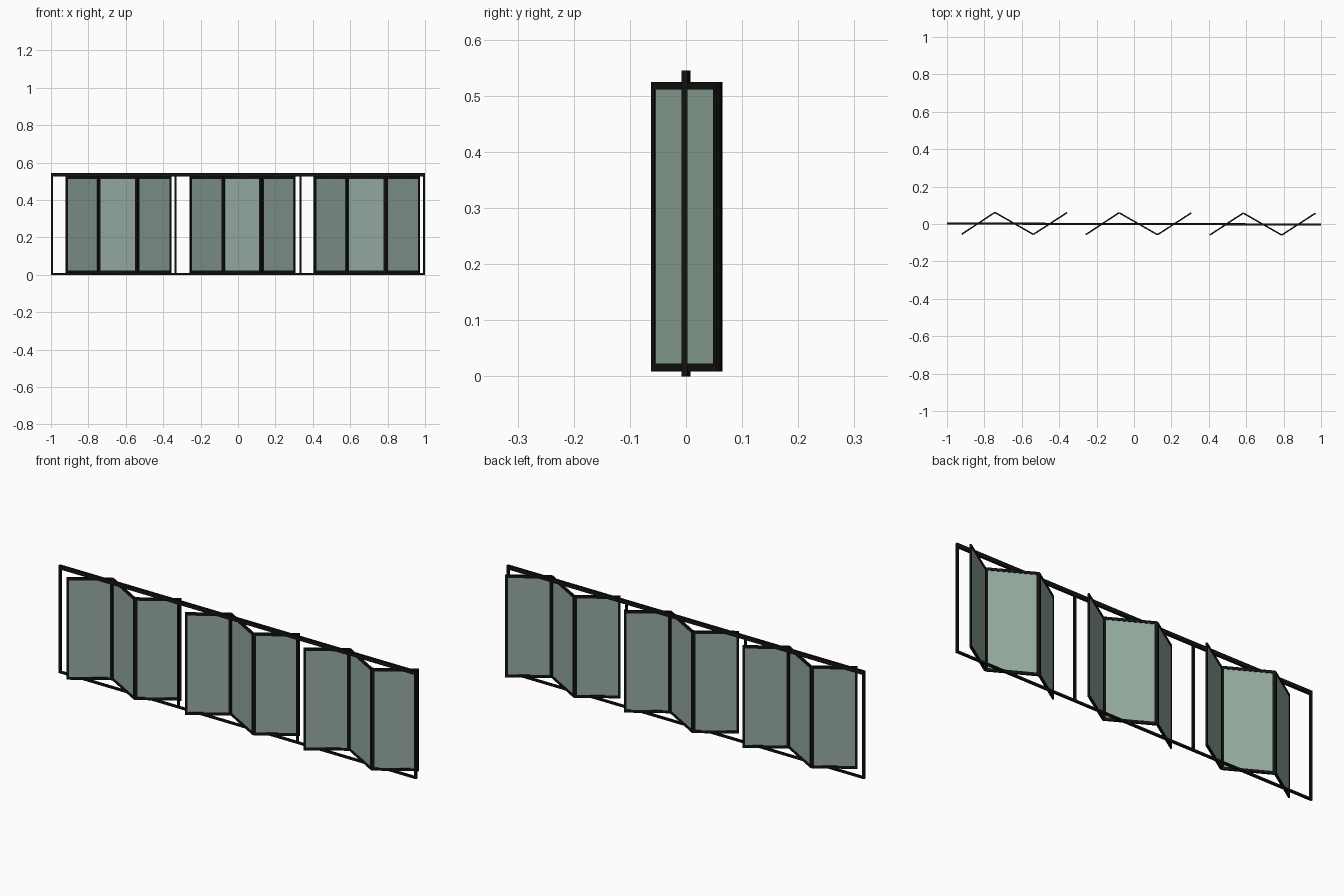
import bpy, math
from mathutils import Matrix, Vector

if "Cube" in bpy.data.objects:
    bpy.data.objects.remove(bpy.data.objects["Cube"])


def material(name, color):
    m = bpy.data.materials.new(name)
    m.diffuse_color = color
    m.use_nodes = True
    m.node_tree.nodes["Principled BSDF"].inputs["Base Color"].default_value = m.diffuse_color
    return m


BLACK = material("black_metal", (0.006, 0.006, 0.005, 1))
GLASS = material("green_glass", (0.30, 0.41, 0.35, 0.8))
TILT = Matrix.Rotation(-0.0025, 4, 'Z')   # the whole wall is turned very slightly


def box(name, lo, hi, mat, place=Matrix.Identity(4)):
    """Box between two local corners, placed by a matrix."""
    lo, hi = Vector(lo), Vector(hi)
    bpy.ops.mesh.primitive_cube_add(size=1)
    ob = bpy.context.object
    ob.name = name
    size = hi - lo
    ob.data.transform(TILT @ place @ Matrix.Translation((lo + hi) / 2)
                      @ Matrix.Diagonal((*size, 1)))
    ob.data.materials.append(mat)
    return ob


# Fixed outer frame: head rail, sill and posts
T = 0.0055
box("head_rail", (-1, -T, 0.525), (1, T, 0.545), BLACK)
box("sill_rail", (-1, -T, 0), (1, T, 0.01), BLACK)
for x0, x1 in ((-1, -0.99), (-0.339, -0.328), (0.328, 0.339), (0.99, 1)):
    box("post", (x0, -T, 0.01), (x1, T, 0.525), BLACK)


def folding_panel(a, b):
    """Framed glass leaf standing on the plan line a-b."""
    d = Vector(b) - Vector(a)
    w = d.length
    place = Matrix.Translation((a[0], a[1], 0)) @ Matrix.Rotation(math.atan2(d.y, d.x), 4, 'Z')
    s, t, z0, z1 = 0.012, 0.004, 0.009, 0.525
    box("leaf_stile", (0, -t, z0), (s, t, z1), BLACK, place)
    box("leaf_stile", (w - s, -t, z0), (w, t, z1), BLACK, place)
    box("leaf_bottom_rail", (s, -t, z0), (w - s, t, z0 + 0.014), BLACK, place)
    box("leaf_top_rail", (s, -t, z1 - 0.014), (w - s, t, z1), BLACK, place)
    box("leaf_glass", (s, -0.002, z0 + 0.014), (w - s, 0.002, z1 - 0.014), GLASS, place)


# Three bays, each with a zigzag of three leaves
fold = [(-0.257, -0.057), (-0.08, 0.06), (0.126, -0.057), (0.306, 0.06)]
for shift in (-0.664, 0, 0.664):
    pts = [(x + shift, y) for x, y in fold]
    for a, b in zip(pts, pts[1:]):
        folding_panel(a, b)
